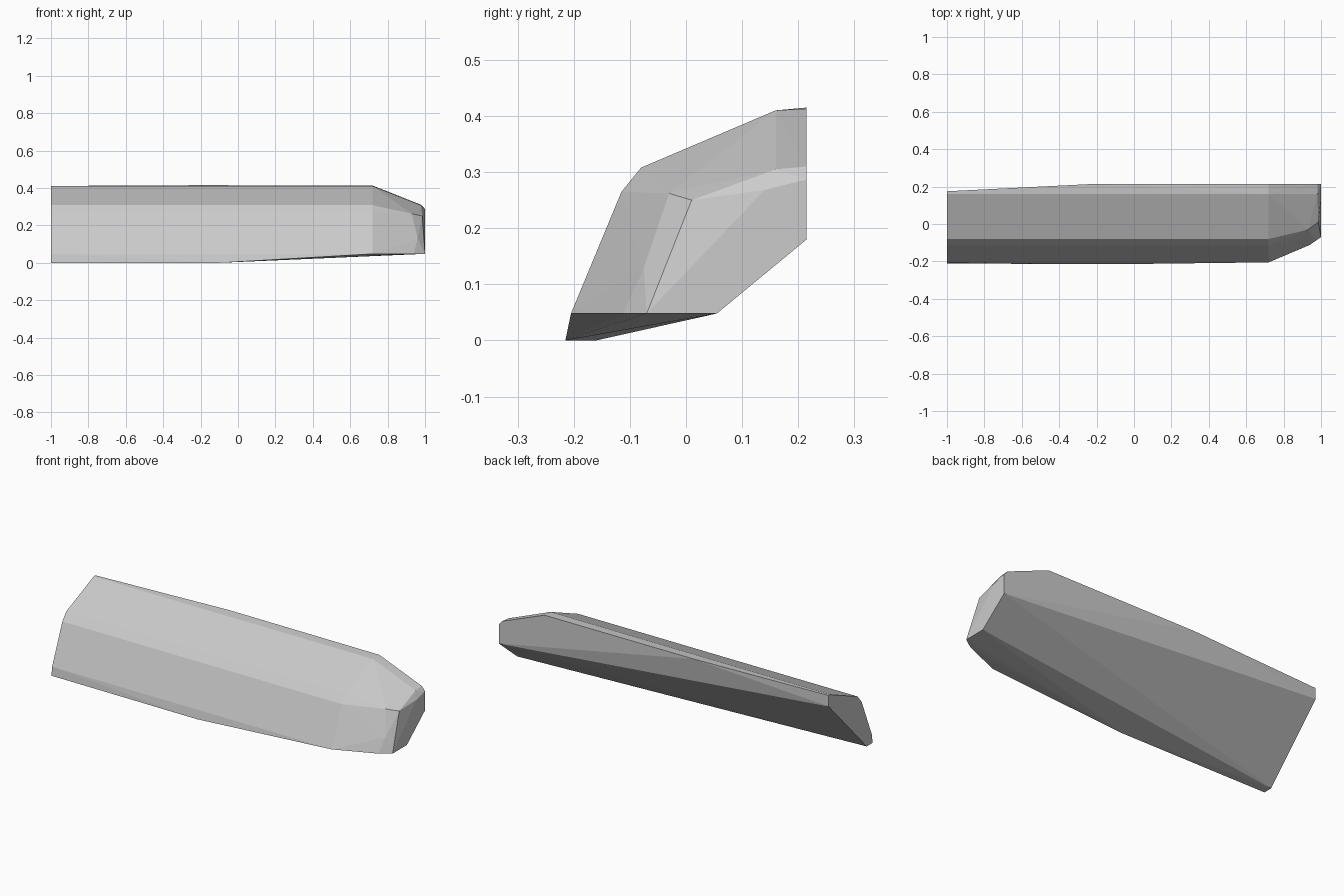
import bpy, bmesh

if "Cube" in bpy.data.objects:
    bpy.data.objects.remove(bpy.data.objects["Cube"])

grey = bpy.data.materials.new("plain_grey")
grey.diffuse_color = (0.6, 0.6, 0.6, 1)
grey.use_nodes = True
grey.node_tree.nodes["Principled BSDF"].inputs["Base Color"].default_value = grey.diffuse_color

# front profile (y, z) shared along the length, bottom to top
front = [(-0.205, 0.048), (-0.115, 0.265), (-0.08, 0.308), (0.16, 0.41)]
points = [(x, y, z) for x in (-1, 0.72) for y, z in front]

# left end: narrow underside and sloped back
points += [(-1, -0.211, 0), (-1, -0.16, 0), (-1, 0.175, 0.35), (-1, 0.175, 0.411)]
# middle: widest points of keel and back edge
points += [(-0.1, -0.215, 0), (-0.2, 0.215, 0.415), (0.72, 0.215, 0.413)]
# bevelled ring before the right end
points += [(0.94, -0.112, 0.048), (0.93, -0.03, 0.262), (0.96, -0.075, 0.13),
           (0.98, 0.16, 0.305), (0.98, 0.215, 0.31)]
# flat right end
points += [(1, -0.07, 0.048), (1, 0.055, 0.048), (1, 0.14, 0.268),
           (1, 0.215, 0.287), (1, 0.215, 0.18), (0.985, 0.01, 0.25)]

# faceted body wrapped around the profile points
bm = bmesh.new()
for p in points:
    bm.verts.new(p)
hull = bmesh.ops.convex_hull(bm, input=bm.verts)
loose = [v for v in bm.verts if not v.link_faces]
bmesh.ops.delete(bm, geom=loose, context='VERTS')
bmesh.ops.recalc_face_normals(bm, faces=bm.faces)
mesh = bpy.data.meshes.new("faceted_block")
bm.to_mesh(mesh)
bm.free()
mesh.materials.append(grey)
body = bpy.data.objects.new("faceted_block", mesh)
bpy.context.collection.objects.link(body)
